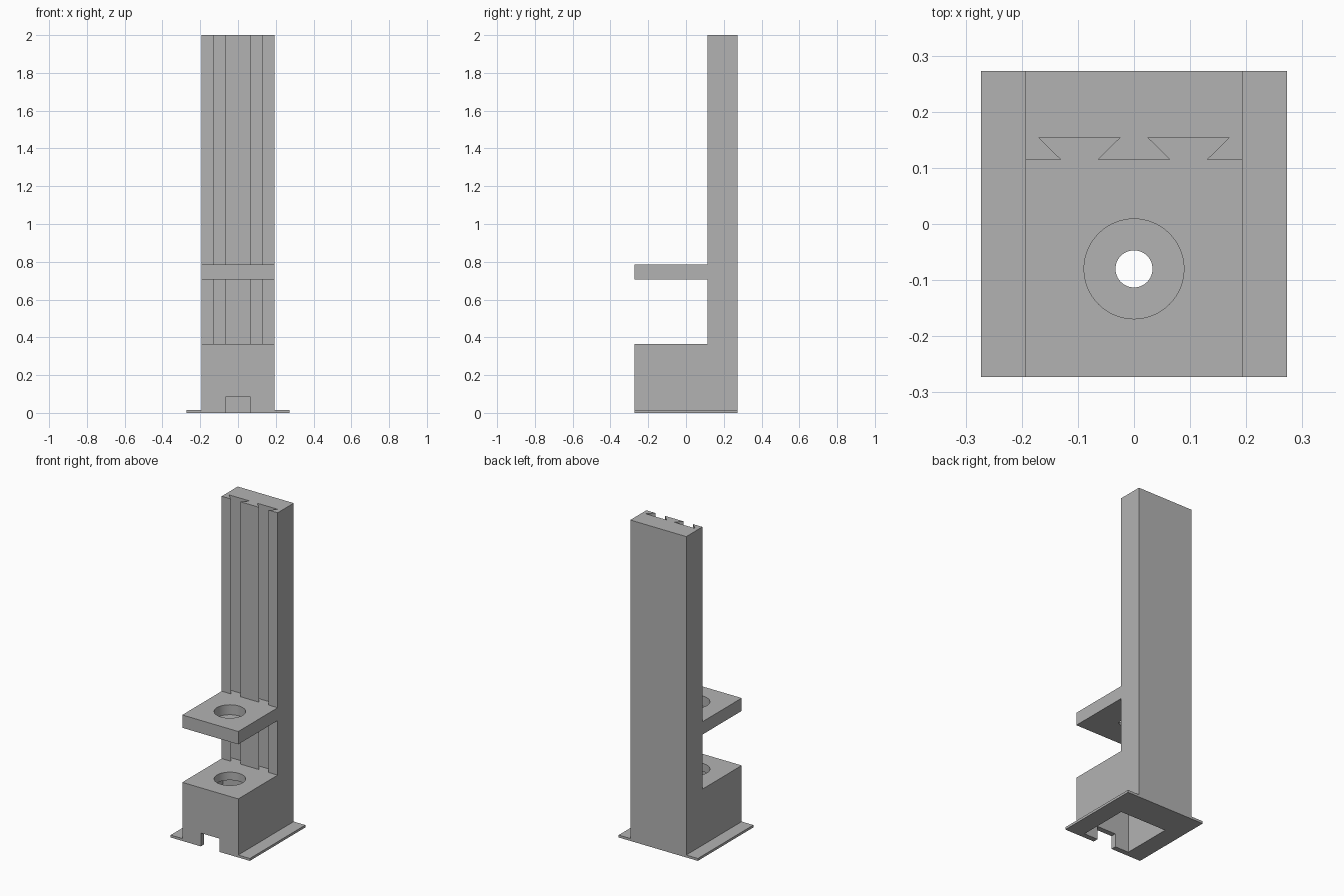
import bpy, bmesh
from mathutils import Vector, Matrix

cube = bpy.data.objects.get("Cube")
if cube:
    bpy.data.objects.remove(cube, do_unlink=True)

grey = bpy.data.materials.new("plain grey")
grey.use_nodes = True
colour = (0.45, 0.45, 0.45, 1)
grey.diffuse_color = colour
grey.node_tree.nodes["Principled BSDF"].inputs["Base Color"].default_value = colour

HALF = 0.273        # half depth of the stand, half width of the foot
BODY = 0.193        # half width of the body
COLUMN_Y = 0.115    # front of the column
BASE_TOP, SHELF_LOW, SHELF_TOP, TOP = 0.365, 0.705, 0.785, 2.0
HOLE_Y = -0.08


def finish(bm, name):
    bmesh.ops.recalc_face_normals(bm, faces=bm.faces)
    mesh = bpy.data.meshes.new(name)
    bm.to_mesh(mesh)
    bm.free()
    mesh.materials.append(grey)
    obj = bpy.data.objects.new(name, mesh)
    bpy.context.collection.objects.link(obj)
    return obj


def prism(name, points, along):
    """Extrude a closed outline along a vector."""
    bm = bmesh.new()
    face = bm.faces.new([bm.verts.new(p) for p in points])
    new = bmesh.ops.extrude_face_region(bm, geom=[face])["geom"]
    verts = [v for v in new if isinstance(v, bmesh.types.BMVert)]
    bmesh.ops.translate(bm, verts=verts, vec=Vector(along))
    return finish(bm, name)


def box(name, x, y0, y1, z0, z1):
    outline = [(-x, y0, z0), (x, y0, z0), (x, y1, z0), (-x, y1, z0)]
    return prism(name, outline, (0, 0, z1 - z0))


def cylinder(name, radius, z0, z1):
    bm = bmesh.new()
    bmesh.ops.create_cone(bm, cap_ends=True, segments=64, radius1=radius, radius2=radius,
                          depth=z1 - z0, matrix=Matrix.Translation((0, HOLE_Y, (z0 + z1) / 2)))
    return finish(bm, name)


def combine(target, tool, operation):
    """Apply one exact boolean and discard the tool."""
    tool.hide_render = True
    mod = target.modifiers.new("combine", 'BOOLEAN')
    mod.operation, mod.solver, mod.object = operation, 'EXACT', tool
    bpy.context.view_layer.update()
    deps = bpy.context.evaluated_depsgraph_get()
    mesh = bpy.data.meshes.new_from_object(target.evaluated_get(deps))
    target.modifiers.clear()
    target.data = mesh
    bpy.data.objects.remove(tool, do_unlink=True)


# Base, shelf and column as one side profile
side = [(-HALF, 0), (HALF, 0), (HALF, TOP), (COLUMN_Y, TOP), (COLUMN_Y, SHELF_TOP),
        (-HALF, SHELF_TOP), (-HALF, SHELF_LOW), (COLUMN_Y, SHELF_LOW),
        (COLUMN_Y, BASE_TOP), (-HALF, BASE_TOP)]
stand = prism("stand", [(-BODY, y, z) for y, z in side], (2 * BODY, 0, 0))

# Thin foot plate
combine(stand, box("foot_plate", HALF, -HALF, HALF, 0, 0.015), 'UNION')

# Hollow base and the cable notch in its front wall
combine(stand, box("cavity", 0.16, HOLE_Y - 0.16, HOLE_Y + 0.16, -0.1, BASE_TOP - 0.05), 'DIFFERENCE')
combine(stand, box("notch", 0.065, -0.4, -0.2, -0.1, 0.083), 'DIFFERENCE')

# Holes: open in the base roof, stepped in the shelf
for name, radius, z0, z1 in (("base_hole", 0.089, 0.25, 0.5),
                             ("shelf_recess", 0.089, SHELF_LOW + 0.018, 0.9),
                             ("shelf_hole", 0.033, 0.6, 0.85)):
    combine(stand, cylinder(name, radius, z0, z1), 'DIFFERENCE')

# Dovetail grooves in the column, above and below the shelf
groove = [(-0.0325, 0.1), (0.0325, 0.1), (0.0325, COLUMN_Y), (0.0725, 0.154),
          (-0.0725, 0.154), (-0.0325, COLUMN_Y)]
for centre in (-0.0975, 0.0975):
    for z0, z1 in ((BASE_TOP, SHELF_LOW), (SHELF_TOP, TOP + 0.1)):
        outline = [(centre + x, y, z0) for x, y in groove]
        combine(stand, prism("groove", outline, (0, 0, z1 - z0)), 'DIFFERENCE')

# Smooth hole walls, sharp edges elsewhere
bpy.ops.object.select_all(action='DESELECT')
stand.select_set(True)
bpy.context.view_layer.objects.active = stand
bpy.ops.object.shade_smooth_by_angle()
